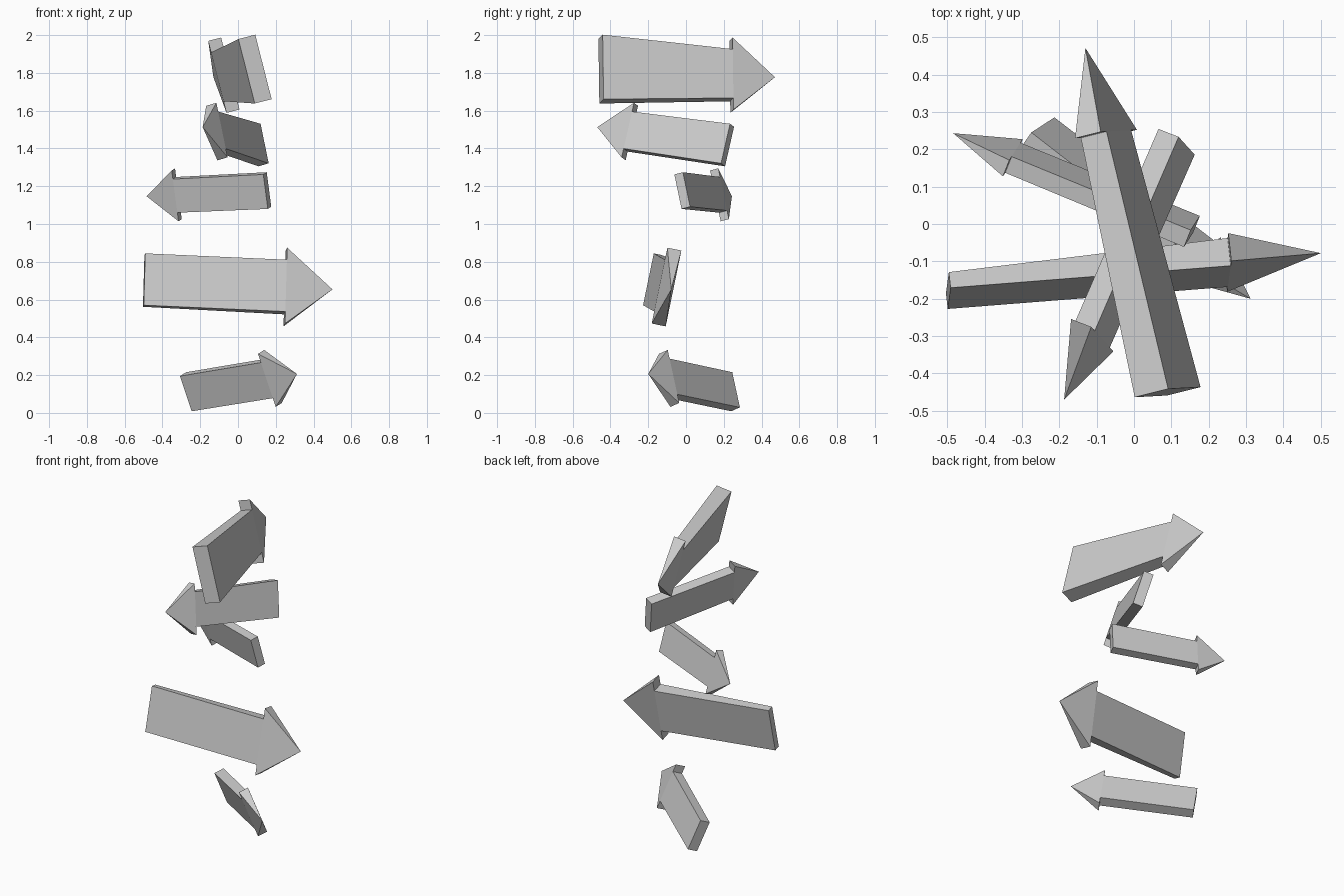
import bpy
import bmesh
from mathutils import Vector

if "Cube" in bpy.data.objects:
    bpy.data.objects.remove(bpy.data.objects["Cube"])

HEAD_START = 0.75  # the shaft takes three quarters of the length


def arrow(name, tail, tip, up, tail_size, neck_size, head_height):
    """Flat arrow: tapered box shaft plus a four-sided pyramid head.
    Sizes are (height, thickness) of the cross-section."""
    tail, tip = Vector(tail), Vector(tip)
    axis = (tip - tail).normalized()
    side = axis.cross(Vector(up)).normalized()
    up = side.cross(axis)
    neck = tail.lerp(tip, HEAD_START)
    bm = bmesh.new()

    def ring(centre, height, thick):
        return [bm.verts.new(centre + up * (height / 2 * u) + side * (thick / 2 * s))
                for u, s in ((1, 1), (1, -1), (-1, -1), (-1, 1))]

    # shaft
    a = ring(tail, *tail_size)
    b = ring(neck, *neck_size)
    bm.faces.new(a)
    bm.faces.new(b)
    for i in range(4):
        j = (i + 1) % 4
        bm.faces.new((a[i], a[j], b[j], b[i]))
    # head
    base = ring(neck, head_height, neck_size[1])
    point = bm.verts.new(tip)
    bm.faces.new(base)
    for i in range(4):
        bm.faces.new((base[i], base[(i + 1) % 4], point))

    bmesh.ops.recalc_face_normals(bm, faces=bm.faces)
    mesh = bpy.data.meshes.new(name)
    bm.to_mesh(mesh)
    bm.free()
    bpy.context.collection.objects.link(bpy.data.objects.new(name, mesh))


# stack of signpost arrows, bottom to top
arrow("arrow_bottom", (-.26, .242, .112), (.312, -.2, .206), (-.097, -.058, .28),
      (.20, .06), (.203, .06), .302)
arrow("arrow_lower", (-.497, -.178, .703), (.5, -.078, .654), (.02, .083, .397),
      (.28, .043), (.28, .076), .41)
arrow("arrow_middle", (.155, -.02, 1.177), (-.484, .243, 1.147), (-.043, -.053, .268),
      (.188, .05), (.183, .048), .277)
arrow("arrow_upper", (.114, .22, 1.418), (-.187, -.47, 1.513), (-.06, .065, .29),
      (.219, .06), (.205, .06), .302)
arrow("arrow_top", (.09, -.45, 1.82), (-.13, .471, 1.777), (-.1, .003, .385),
      (.352, .095), (.267, .073), .393)
